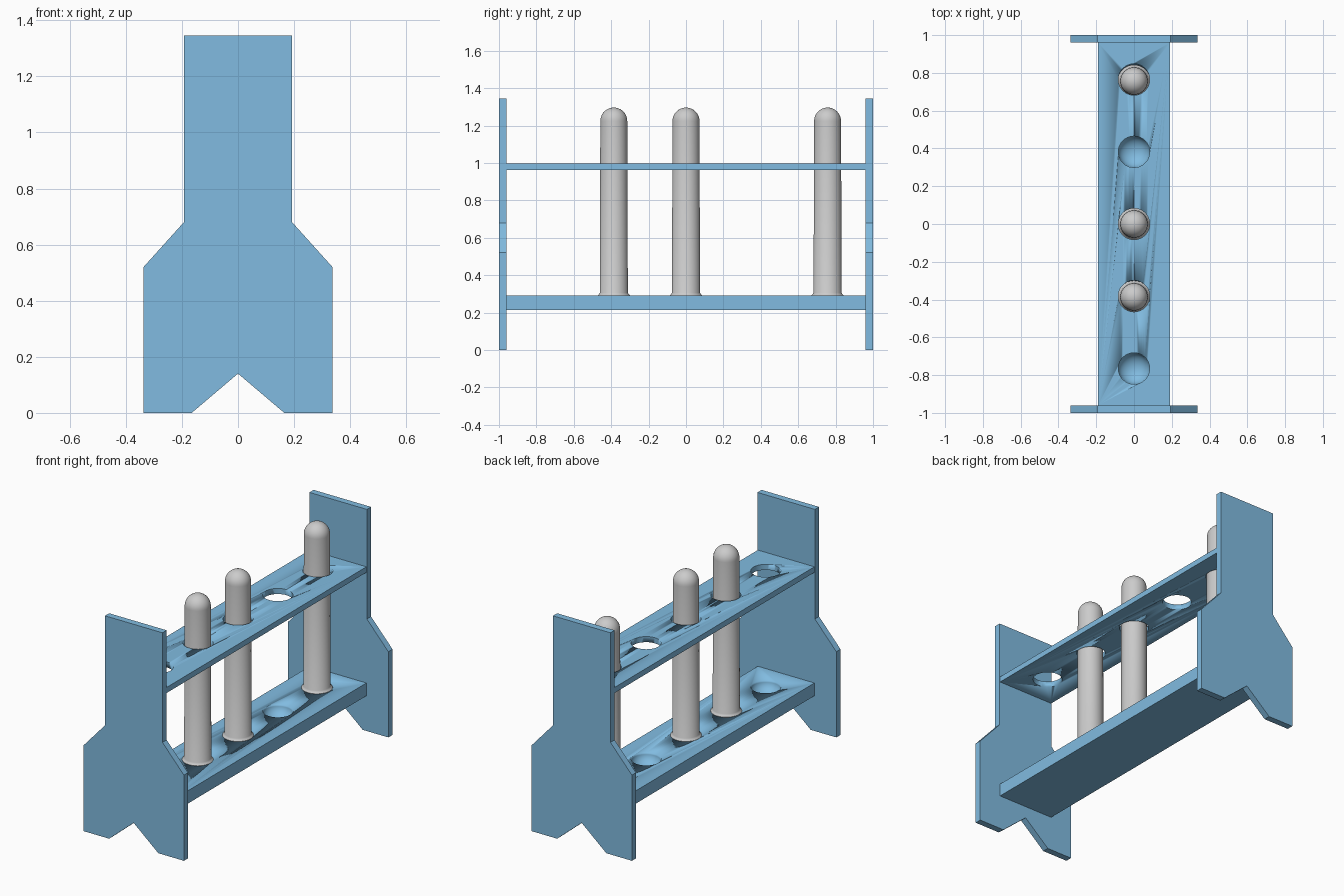
import bpy, bmesh, math
from mathutils import Matrix, Vector

if "Cube" in bpy.data.objects:
    bpy.data.objects.remove(bpy.data.objects["Cube"])

HOLES = (-0.765, -0.382, 0.0, 0.382, 0.765)
TUBES = (-0.386, 0.0, 0.757)
HOLE_R, TUBE_R = 0.083, 0.072

blue = bpy.data.materials.new("rack_blue")
blue.diffuse_color = (0.22, 0.50, 0.75, 1)
blue.use_nodes = True
blue.node_tree.nodes["Principled BSDF"].inputs["Base Color"].default_value = blue.diffuse_color


def make(name, bm, mat=None):
    bmesh.ops.recalc_face_normals(bm, faces=bm.faces)
    mesh = bpy.data.meshes.new(name)
    bm.to_mesh(mesh)
    bm.free()
    ob = bpy.data.objects.new(name, mesh)
    bpy.context.collection.objects.link(ob)
    if mat:
        mesh.materials.append(mat)
    return ob


def end_panel(name, y0):
    half = [(0.165, 0), (0.337, 0), (0.337, 0.52), (0.193, 0.68), (0.193, 1.345)]
    outline = [(0, 0.14)] + half + [(-x, z) for x, z in reversed(half)]
    bm = bmesh.new()
    face = bm.faces.new([bm.verts.new((x, y0, z)) for x, z in outline])
    ext = bmesh.ops.extrude_face_region(bm, geom=[face])["geom"]
    bmesh.ops.translate(bm, vec=(0, 0.04, 0),
                        verts=[v for v in ext if isinstance(v, bmesh.types.BMVert)])
    return make(name, bm, blue)


def shelf(name, z0, z1, cutter):
    bm = bmesh.new()
    bmesh.ops.create_cube(bm, size=1, matrix=Matrix.Translation((0, 0, (z0 + z1) / 2))
                          @ Matrix.Diagonal((0.38, 1.92, z1 - z0, 1)))
    ob = make(name, bm, blue)
    mod = ob.modifiers.new("holes", 'BOOLEAN')
    mod.operation = 'DIFFERENCE'
    mod.solver = 'EXACT'
    mod.object = cutter
    return ob


def smooth(ob):
    bpy.ops.object.select_all(action='DESELECT')
    ob.select_set(True)
    bpy.context.view_layer.objects.active = ob
    bpy.ops.object.shade_smooth_by_angle(angle=math.radians(35))


def tube(name, y):
    # lathed upside-down test tube: flared lip, straight wall, domed end, inner wall
    def dome(r, zc, n=10):
        return [(r * math.cos(a), zc + r * math.sin(a))
                for a in (i * math.pi / 2 / n for i in range(n + 1))]
    outer = [(0.086, 0.286), (0.086, 0.292), (0.080, 0.298), (0.075, 0.306)]
    outer += dome(TUBE_R, 1.296 - TUBE_R)
    inner = dome(TUBE_R - 0.008, 1.296 - TUBE_R)[::-1] + [(TUBE_R - 0.008, 0.286)]
    bm = bmesh.new()
    for part in (outer, inner + [outer[0]]):
        vs = [bm.verts.new((max(r, 0) if r > 1e-5 else 0, 0, z)) for r, z in part]
        es = [bm.edges.new(p) for p in zip(vs, vs[1:])]
        bmesh.ops.spin(bm, geom=vs + es, axis=(0, 0, 1), cent=(0, 0, 0),
                       angle=2 * math.pi, steps=40, use_duplicate=False)
    bmesh.ops.remove_doubles(bm, verts=bm.verts, dist=1e-5)
    ob = make(name, bm)
    ob.location.y = y
    smooth(ob)


# Hole cutters: straight holes for the top shelf, bowls for the bottom shelf
hole_bm, bowl_bm = bmesh.new(), bmesh.new()
for y in HOLES:
    bmesh.ops.create_cone(hole_bm, cap_ends=True, segments=40, radius1=HOLE_R,
                          radius2=HOLE_R, depth=0.2,
                          matrix=Matrix.Translation((0, y, 0.98)))
    bmesh.ops.create_uvsphere(bowl_bm, u_segments=40, v_segments=20, radius=HOLE_R,
                              matrix=Matrix.Translation((0, y, 0.291))
                              @ Matrix.Diagonal((1, 1, 0.8, 1)))
hole_cutter = make("hole_cutter", hole_bm, blue)
bowl_cutter = make("bowl_cutter", bowl_bm, blue)
for c in (hole_cutter, bowl_cutter):
    smooth(c)
    c.hide_render = True
    c.display_type = 'WIRE'

# Rack
end_panel("front_end_panel", -1.0)
end_panel("back_end_panel", 0.96)
smooth(shelf("upper_shelf", 0.962, 0.996, hole_cutter))
smooth(shelf("lower_shelf", 0.213, 0.291, bowl_cutter))
for c in (hole_cutter, bowl_cutter):
    c.hide_set(True)

# Tubes
for i, y in enumerate(TUBES):
    tube(f"test_tube_{i + 1}", y)
